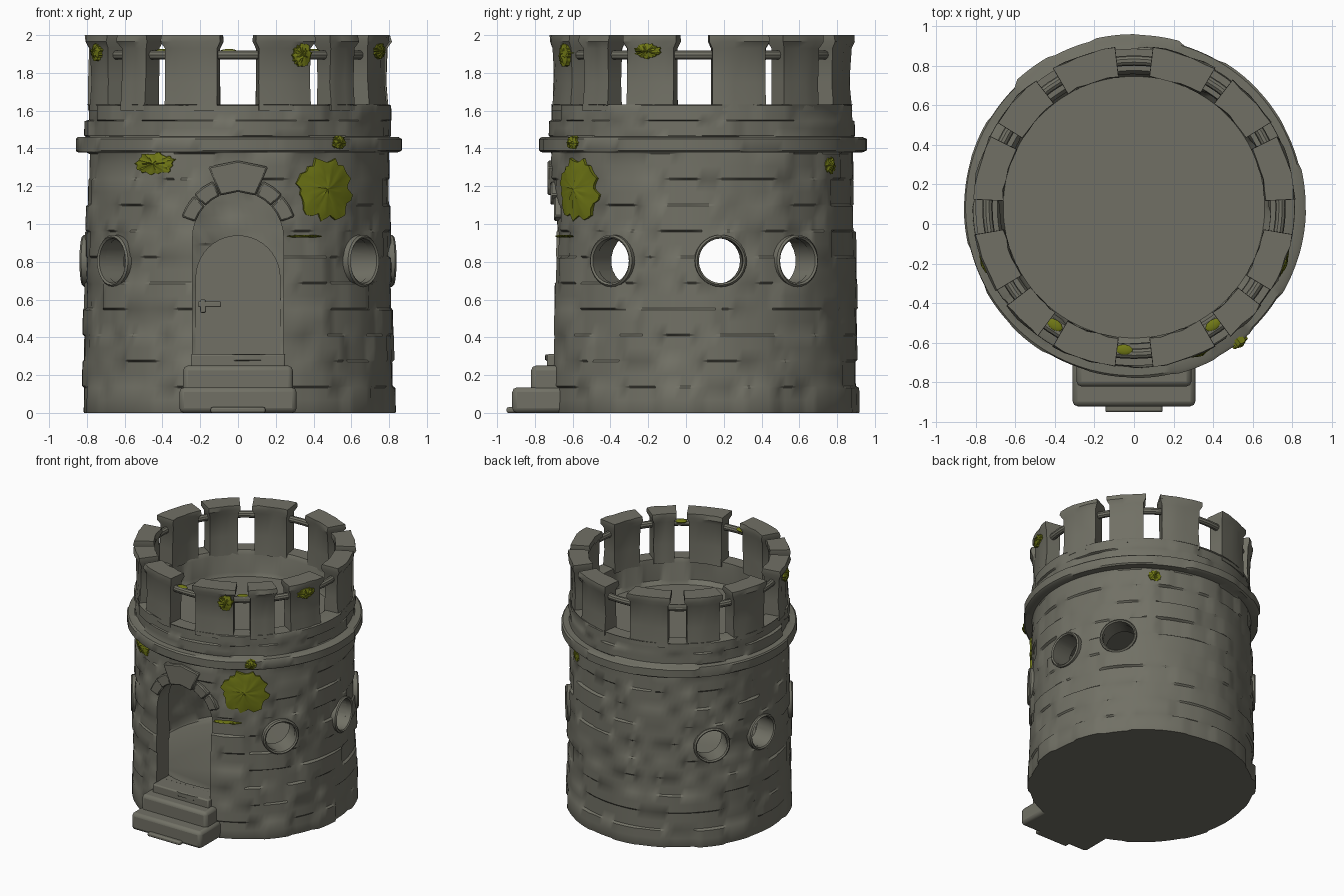
import bpy, bmesh, math, random
from math import sin, cos, pi, radians, sqrt

if "Cube" in bpy.data.objects:
    bpy.data.objects.remove(bpy.data.objects["Cube"])
random.seed(4)
CY = 0.085          # tower axis sits slightly behind the origin


def material(name, col):
    m = bpy.data.materials.new(name)
    m.diffuse_color = (*col, 1)
    m.use_nodes = True
    m.node_tree.nodes["Principled BSDF"].inputs["Base Color"].default_value = m.diffuse_color
    return m


STONE = material("grey_stone", (0.165, 0.163, 0.130))
MOSS = material("green_moss", (0.165, 0.19, 0.008))


def mesh(name, verts, faces, mat=STONE):
    me = bpy.data.meshes.new(name)
    me.from_pydata(verts, [], faces)
    bm = bmesh.new()
    bm.from_mesh(me)
    bmesh.ops.recalc_face_normals(bm, faces=bm.faces)
    bm.to_mesh(me)
    bm.free()
    me.materials.append(mat)
    ob = bpy.data.objects.new(name, me)
    bpy.context.collection.objects.link(ob)
    return ob


def lathe(name, prof, seg=144, brick=6, amp=0.012):
    """Closed turned solid; points with a course number get brick offsets."""
    off, verts, faces = {}, [], []
    for r, z, c in prof:
        for i in range(seg):
            rr = r
            if c is not None:
                key = (c, ((i + (c % 2) * brick // 2) % seg) // brick)
                rr += off.setdefault(key, random.uniform(-amp, amp))
            a = 2 * pi * i / seg
            verts.append((rr * cos(a), CY + rr * sin(a), z))
    for j in range(len(prof) - 1):
        for i in range(seg):
            k = (i + 1) % seg
            faces.append((j*seg + i, j*seg + k, (j+1)*seg + k, (j+1)*seg + i))
    n = (len(prof) - 1) * seg
    faces += [tuple(range(seg))[::-1], tuple(range(n, n + seg))]
    return mesh(name, verts, faces)


def prism(name, outline, y0, y1, mat=STONE):
    n = len(outline)
    verts = [(x, y, z) for y in (y0, y1) for x, z in outline]
    faces = [tuple(range(n)), tuple(range(n, 2 * n))]
    faces += [(i, (i+1) % n, n + (i+1) % n, n + i) for i in range(n)]
    return mesh(name, verts, faces, mat)


def arch(w, z0, zs, n=20):
    return [(-w, z0), (w, z0)] + [(w * cos(pi*i/n), zs + w * sin(pi*i/n)) for i in range(n + 1)]


def bevel(ob, w, seg=2):
    b = ob.modifiers.new("soft_edges", 'BEVEL')
    b.width, b.segments = w, seg


def box(name, x0, x1, y0, y1, z0, z1, w=0.015):
    ob = prism(name, [(x0, z0), (x1, z0), (x1, z1), (x0, z1)], y0, y1)
    bevel(ob, w)
    return ob


def courses(r0, r1, z0, z1, n, start=0):
    out, h = [], (z1 - z0) / n
    for c in range(n):
        for t in (0.04, 0.5, 0.96):
            z = z0 + h * (c + t)
            out.append((r0 + (r1 - r0) * (z - z0) / (z1 - z0), z, c + start))
    return out


# Tower body: brick courses, string course, parapet and roof floor in one profile
prof = [(0.822, 0, 0)] + courses(0.825, 0.795, 0, 1.375, 10)
prof += [(0.80, 1.378, None), (0.852, 1.38, None), (0.862, 1.39, 20), (0.862, 1.45, 20), (0.85, 1.46, None),
         (0.805, 1.462, None)] + courses(0.803, 0.80, 1.465, 1.63, 2, 30)
prof += [(0.80, 1.632, None), (0.69, 1.632, None), (0.68, 1.60, 40), (0.68, 1.46, 40), (0.66, 1.43, None)]
tower = lathe("tower_body", prof)

# Hollow room, doorway and six round windows
cutters = [lathe("room_cutter", [(0.66, 0.305, None)] + courses(0.67, 0.66, 0.31, 1.33, 7)
                 + [(0.66, 1.34, None)], seg=96, amp=0.008),
           prism("door_cutter", arch(0.24, 0.31, 0.93), -1.1, -0.3)]
WINDOWS = [s for a in (-36, 7, 38) for s in (a, 180 - a)]
WZ = 0.805


def tube(name, a, rings, closed):
    """Rings of (radius, distance from the axis) around a radial window axis."""
    a, n = radians(a), 28
    verts, faces, m = [], [], len(rings)
    for rad, d in rings:
        for i in range(n):
            t = 2 * pi * i / n
            u = rad * cos(t)
            verts.append((d*cos(a) - u*sin(a), CY + d*sin(a) + u*cos(a), WZ + rad * sin(t)))
    for j in range(m if closed else m - 1):
        for i in range(n):
            k, q = (i + 1) % n, (j + 1) % m
            faces.append((j*n + i, j*n + k, q*n + k, q*n + i))
    if not closed:
        faces += [tuple(range(n)), tuple(range((m-1)*n, m*n))]
    return mesh(name, verts, faces)


for a in WINDOWS:
    cutters.append(tube("window_cutter", a, [(0.122, 0.5), (0.122, 1.0)], False))
    tube("window_frame", a, [(0.118, 0.78), (0.118, 0.822), (0.128, 0.83), (0.138, 0.82), (0.138, 0.77)], True)

bpy.context.view_layer.objects.active = tower
for c in cutters:
    c.hide_render = True
    b = tower.modifiers.new("cut", 'BOOLEAN')
    b.operation, b.object, b.solver = 'DIFFERENCE', c, 'EXACT'
    bpy.ops.object.modifier_apply(modifier=b.name)
for c in cutters:
    bpy.data.objects.remove(c, do_unlink=True)


# Merlons with flared caps, mirrored left and right
def merlon(a0, a1, n=5):
    levels = [(1.60, 0.675, 0.80, 0), (1.75, 0.68, 0.79, 0), (1.93, 0.675, 0.795, 0),
              (1.965, 0.662, 0.812, 1.3), (2.0, 0.665, 0.808, 1.2)]
    verts, faces, s = [], [], 2 * (n + 1)
    for z, ri, ro, g in levels:
        loop = [(ro, i) for i in range(n + 1)] + [(ri, i) for i in range(n, -1, -1)]
        for r, i in loop:
            a = radians(a0 - g + (a1 - a0 + 2*g) * i / n)
            r += random.uniform(-0.006, 0.006)
            verts.append((r * cos(a), CY + r * sin(a), z))
    for j in range(len(levels) - 1):
        for i in range(s):
            k = (i + 1) % s
            faces.append((j*s + i, j*s + k, (j+1)*s + k, (j+1)*s + i))
    faces += [tuple(range(s)), tuple(range((len(levels)-1)*s, len(levels)*s))]
    mesh("merlon", verts, faces)


for a0, a1 in [(61, 82), (33, 51), (4, 25), (-30, -11), (-52, -39), (-82, -61)]:
    merlon(a0, a1)
    merlon(180 - a1, 180 - a0)

# Rail running through the merlons
bpy.ops.mesh.primitive_torus_add(location=(0, CY, 1.895), major_radius=0.74, minor_radius=0.026,
                                 major_segments=72, minor_segments=10)
rail = bpy.context.object
rail.name = "battlement_rail"
rail.data.materials.append(STONE)

# Front steps
box("upper_step", -0.29, 0.29, -0.82, -0.6, 0.0, 0.25, 0.025)
box("lower_step", -0.31, 0.31, -0.92, -0.6, 0.0, 0.135, 0.025)
box("ground_slab", -0.145, 0.145, -0.95, -0.8, 0.0, 0.03, 0.01)
box("door_sill", -0.25, 0.25, -0.735, -0.6, 0.2, 0.312, 0.01)

# Arch stones around the doorway, the keystone taller
for a0, a1, ro in [(20, 43, 0.32), (44, 66, 0.325), (67, 113, 0.405), (114, 136, 0.325), (137, 160, 0.32)]:
    pts = [(r * cos(radians(a)), 0.93 + r * sin(radians(a)))
           for r, aa in ((0.24, (a0, (a0+a1)/2, a1)), (ro, (a1, (a0+a1)/2, a0))) for a in aa]
    x = 0.28 * cos(radians((a0 + a1) / 2))
    y = CY - sqrt(0.805**2 - x*x)
    bevel(prism("arch_stone", pts, y - 0.014, y + 0.1), 0.008, 1)

# Inner door on the far wall, with its handle
prism("inner_door", arch(0.225, 0.305, 0.715), 0.70, 0.76)
box("door_handle", -0.21, -0.09, 0.66, 0.685, 0.56, 0.59, 0.006)
box("handle_post", -0.20, -0.17, 0.66, 0.72, 0.53, 0.60, 0.006)


# Moss patches hugging the wall: jagged, slightly domed
def moss(a, z, w, h, r, n=36):
    a = radians(a)
    jag = [random.uniform(0.82, 1.1) for _ in range(n)]
    verts, faces = [(cos(a) * (r + 0.03), CY + sin(a) * (r + 0.03), z)], []
    for t in (0.3, 0.6, 0.85, 1.0, 1.0):
        back = len(verts) > 4 * n
        for i in range(n):
            q = 2 * pi * i / n
            b = a + t * jag[i] * w * cos(q) / r
            d = r - 0.02 if back else r + 0.014 + 0.014 * (1 - t) + random.uniform(-0.004, 0.004)
            verts.append((d * cos(b), CY + d * sin(b), z + t * jag[i] * h * sin(q)))
    for i in range(n):
        k = (i + 1) % n
        faces.append((0, 1 + i, 1 + k))
        faces += [(1 + j*n + i, 1 + (j+1)*n + i, 1 + (j+1)*n + k, 1 + j*n + k) for j in range(4)]
    mesh("moss_patch", verts, faces, MOSS)


for p in [(-55, 1.185, 0.175, 0.165, 0.803), (-123, 1.32, 0.12, 0.06, 0.80), (-52, 1.43, 0.045, 0.035, 0.862),
          (-64, 0.935, 0.10, 0.007, 0.81), (-65, 1.895, 0.055, 0.06, 0.797), (-21, 1.915, 0.075, 0.04, 0.797),
          (-159, 1.91, 0.06, 0.045, 0.797), (57, 1.31, 0.045, 0.045, 0.80)]:
    moss(*p)

# Small moss tufts on top of the rail
for x, y in [(0.40, -0.51), (-0.40, -0.51), (-0.05, -0.635)]:
    bpy.ops.mesh.primitive_ico_sphere_add(subdivisions=2, radius=1, location=(x, y, 1.915))
    o = bpy.context.object
    o.name = "moss_tuft"
    o.scale = (0.045, 0.028, 0.012)
    o.rotation_euler.z = math.atan2(y - CY, x) + pi / 2
    o.data.materials.append(MOSS)

# Smooth shading with crisp edges
bpy.ops.object.select_all(action='SELECT')
bpy.context.view_layer.objects.active = tower
bpy.ops.object.shade_smooth_by_angle(angle=radians(35))
